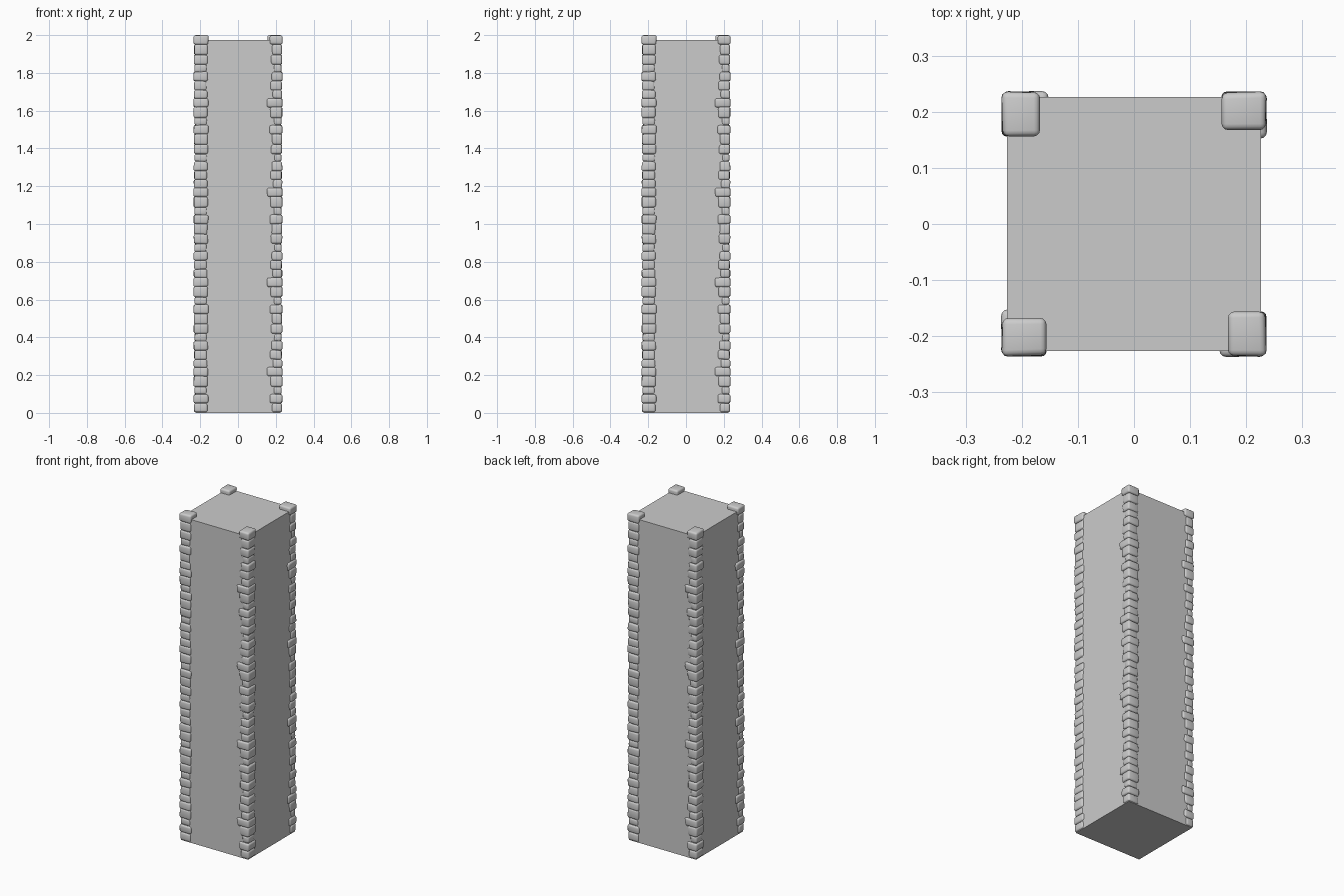
import bpy, bmesh, math, random
from mathutils import Vector

if "Cube" in bpy.data.objects:
    bpy.data.objects.remove(bpy.data.objects["Cube"])

random.seed(4)
HALF, CORE_TOP, TOP = 0.226, 1.975, 2.0

# plain square core of the pillar
bpy.ops.mesh.primitive_cube_add(size=1, location=(0, 0, CORE_TOP / 2))
core = bpy.context.object
core.name = "pillar_core"
core.scale = (2 * HALF, 2 * HALF, CORE_TOP)
bpy.ops.object.transform_apply(location=False, rotation=False, scale=True)

# ten-stone course repeated up the corner: (height, x length, y length, outward offset)
COURSE = [
    (0.047, 0.077, 0.066, 0.000), (0.056, 0.073, 0.055, 0.002),
    (0.050, 0.075, 0.060, 0.001), (0.040, 0.070, 0.043, 0.004),
    (0.048, 0.074, 0.057, 0.000), (0.048, 0.070, 0.064, 0.003),
    (0.044, 0.072, 0.050, 0.001), (0.046, 0.076, 0.080, -0.001),
    (0.056, 0.074, 0.063, 0.000), (0.040, 0.070, 0.046, 0.004),
]


def add_stone(bm, lo, hi):
    """Rounded, slightly irregular block between two corners."""
    stone = bmesh.new()
    bmesh.ops.create_cube(stone, size=1)
    mid, size = (lo + hi) / 2, hi - lo
    for v in stone.verts:
        v.co = Vector(mid[i] + v.co[i] * size[i] for i in range(3))
        v.co += Vector(random.uniform(-0.002, 0.002) for _ in range(3))
    bmesh.ops.bevel(stone, geom=stone.edges[:], offset=0.011, segments=3,
                    profile=0.5, affect='EDGES')
    part = bpy.data.meshes.new("stone")
    stone.to_mesh(part)
    stone.free()
    bm.from_mesh(part)
    bpy.data.meshes.remove(part)


# front left corner column, stacked from the top down
bm = bmesh.new()
z, i = TOP - 0.001, 0
while z > 0.02:
    h, lx, ly, off = COURSE[i % 10]
    bottom = max(z - h, 0.004)
    out = -0.2345 + off
    add_stone(bm, Vector((out, out, bottom - (0.002 if bottom > 0.01 else 0))),
              Vector((-0.234 + lx, -0.234 + ly, z)))
    z, i = bottom, i + 1
mesh = bpy.data.meshes.new("corner_stones")
bm.to_mesh(mesh)
bm.free()

# the same column turned around all four corners
for k, name in enumerate(("front_left", "front_right", "back_right", "back_left")):
    ob = bpy.data.objects.new("corner_stones_" + name, mesh)
    ob.rotation_euler.z = k * math.pi / 2
    bpy.context.collection.objects.link(ob)

bpy.ops.object.select_all(action='DESELECT')
ob.select_set(True)
bpy.context.view_layer.objects.active = ob
bpy.ops.object.shade_smooth_by_angle(angle=math.radians(40))
